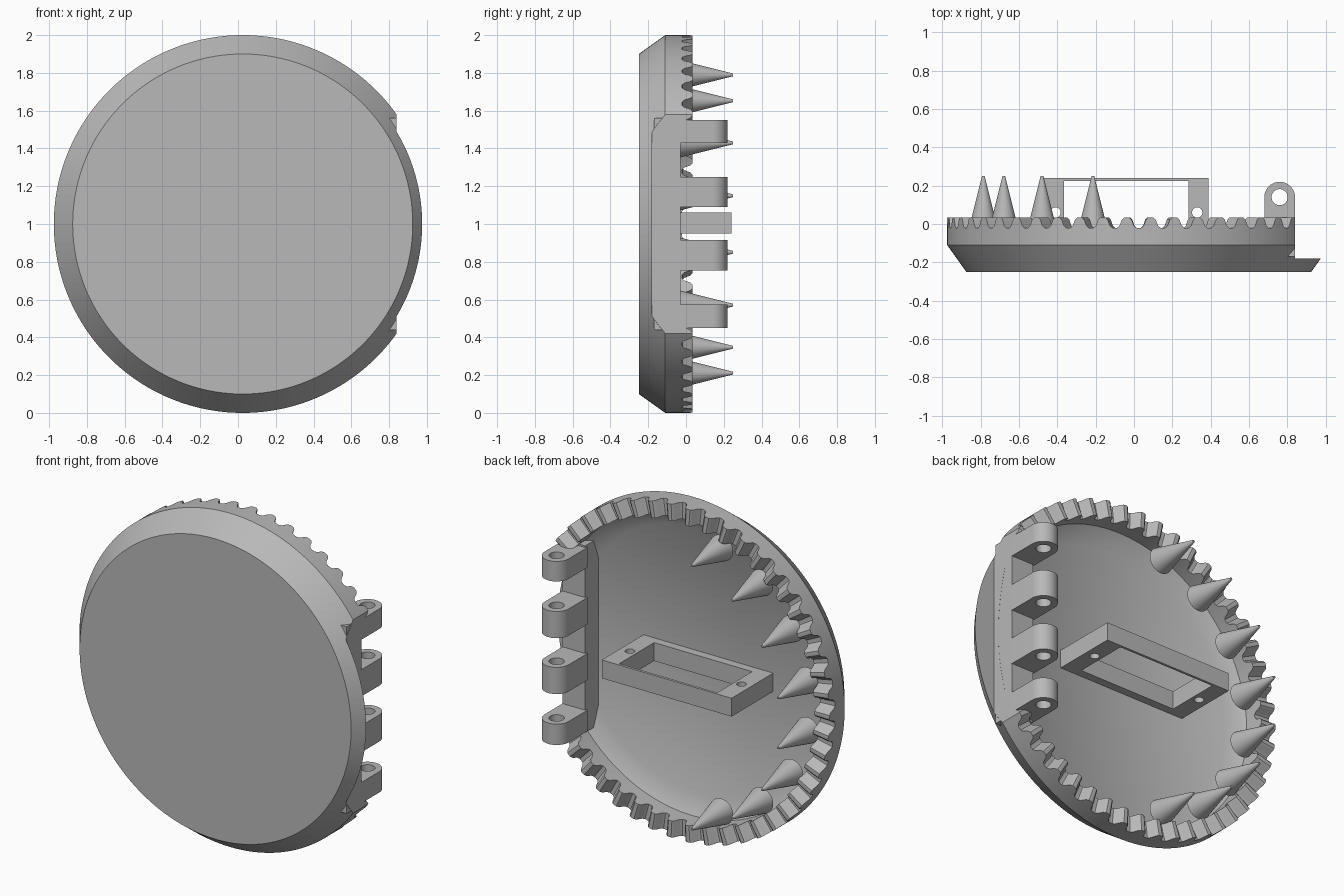
import bpy, bmesh, math
from mathutils import Matrix, Vector

if "Cube" in bpy.data.objects:
    bpy.data.objects.remove(bpy.data.objects["Cube"], do_unlink=True)

CX, CZ = 0.025, 1.0          # disc centre
TEETH, STEPS = 50, 10        # teeth around the rim, steps per tooth

grey = bpy.data.materials.new("plain_grey")
grey.use_nodes = True
COLOUR = (0.48, 0.48, 0.48, 1)
grey.diffuse_color = COLOUR
grey.node_tree.nodes["Principled BSDF"].inputs["Base Color"].default_value = COLOUR


def finish(name, bm):
    bmesh.ops.recalc_face_normals(bm, faces=bm.faces)
    mesh = bpy.data.meshes.new(name)
    bm.to_mesh(mesh)
    bm.free()
    mesh.materials.append(grey)
    obj = bpy.data.objects.new(name, mesh)
    bpy.context.collection.objects.link(obj)
    return obj


def box(name, x, y, z):
    """Box from three (low, high) ranges."""
    bm = bmesh.new()
    size = [b - a for a, b in (x, y, z)]
    mid = [(a + b) / 2 for a, b in (x, y, z)]
    bmesh.ops.create_cube(bm, size=1, matrix=Matrix.Translation(mid) @ Matrix.Diagonal((*size, 1)))
    return finish(name, bm)


def upright_cylinder(name, x, y, z, r):
    bm = bmesh.new()
    bmesh.ops.create_cone(bm, cap_ends=True, segments=32, radius1=r, radius2=r,
                          depth=z[1] - z[0], matrix=Matrix.Translation((x, y, sum(z) / 2)))
    return finish(name, bm)


def select(obj):
    bpy.ops.object.select_all(action='DESELECT')
    obj.select_set(True)
    bpy.context.view_layer.objects.active = obj


def cut(obj, cutter):
    mod = obj.modifiers.new("cut", 'BOOLEAN')
    mod.operation, mod.solver, mod.object = 'DIFFERENCE', 'EXACT', cutter
    select(obj)
    bpy.ops.object.modifier_apply(modifier=mod.name)
    bpy.data.objects.remove(cutter, do_unlink=True)


def smooth(obj):
    select(obj)
    bpy.ops.object.shade_smooth_by_angle(angle=math.radians(35))


# Dished disc with a wavy toothed rim
def tooth_height(a):
    return 0.007 + 0.028 * math.tanh(2 * math.cos(TEETH * a)) / math.tanh(2)


bm = bmesh.new()
rings = []
count = TEETH * STEPS
for i in range(count):
    a = 2 * math.pi * i / count
    top = tooth_height(a)
    profile = [(0.9, -0.25), (1, -0.11), (1, top), (0.9, top), (0.9, -0.09), (0.8, -0.155)]
    rings.append([bm.verts.new((CX + r * math.cos(a), y, CZ + r * math.sin(a)))
                  for r, y in profile])
for i, ring in enumerate(rings):
    nxt = rings[(i + 1) % count]
    for j in range(len(ring) - 1):
        bm.faces.new((ring[j], ring[j + 1], nxt[j + 1], nxt[j]))
bm.faces.new([r[0] for r in rings])
bm.faces.new([r[-1] for r in rings])
disc = finish("toothed_disc", bm)
cut(disc, box("side_cutter", (0.84, 1.3), (-0.18, 0.5), (-0.2, 2.2)))
cut(disc, box("hinge_clearance", (0.66, 0.9), (-0.03, 0.5), (0.45, 1.55)))
smooth(disc)

# Hinge block inside the straight edge
box("hinge_block", (0.69, 0.839), (-0.17, -0.03), (0.44, 1.56))


# Hinge knuckles with rounded ends and a pin hole
def knuckle(name, low, high):
    bm = bmesh.new()
    x, y, r = 0.76, 0.14, 0.08
    outline = [(x - r, -0.04), (x + r, -0.04)]
    outline += [(x + r * math.cos(t), y + r * math.sin(t))
                for t in (math.pi * k / 20 for k in range(21))]
    face = bm.faces.new([bm.verts.new((px, py, low)) for px, py in outline])
    out = bmesh.ops.extrude_face_region(bm, geom=[face])
    bmesh.ops.translate(bm, vec=(0, 0, high - low),
                        verts=[v for v in out["geom"] if isinstance(v, bmesh.types.BMVert)])
    obj = finish(name, bm)
    cut(obj, upright_cylinder("pin_cutter", x, y, (low - 0.1, high + 0.1), 0.042))
    smooth(obj)


for i, (low, high) in enumerate([(0.45, 0.575), (0.755, 0.915), (1.09, 1.25), (1.43, 1.55)]):
    knuckle(f"hinge_knuckle_{i + 1}", low, high)

# Mounting frame standing out of the dish
frame = box("mounting_frame", (-0.47, 0.39), (-0.16, 0.24), (0.95, 1.06))
cut(frame, box("opening_cutter", (-0.365, 0.285), (-0.105, 0.225), (0.8, 1.2)))
for x in (-0.41, 0.33):
    cut(frame, upright_cylinder("screw_cutter", x, 0.06, (0.8, 1.2), 0.027))
smooth(frame)

# Row of spikes along the side opposite the hinge
BASE, TIP = -0.03, 0.25
for k in range(8):
    a = math.radians(180 + (k - 3.5) * 20.9)
    place = Vector((CX + 0.825 * math.cos(a), (BASE + TIP) / 2, CZ + 0.825 * math.sin(a)))
    bm = bmesh.new()
    bmesh.ops.create_cone(bm, cap_ends=True, segments=32, radius1=0.077, radius2=0.007,
                          depth=TIP - BASE,
                          matrix=Matrix.Translation(place) @ Matrix.Rotation(-math.pi / 2, 4, 'X'))
    smooth(finish(f"spike_{k + 1}", bm))
